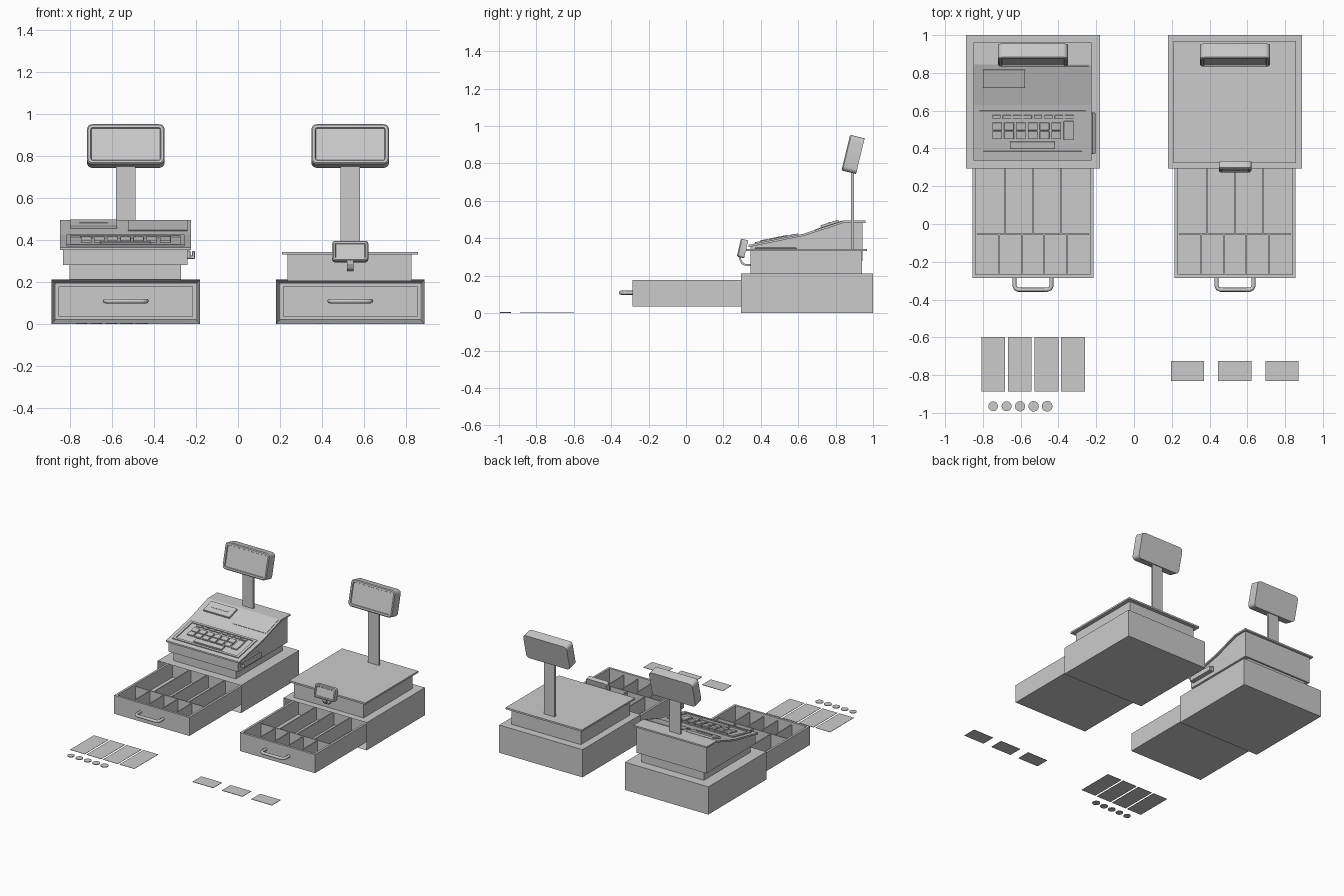
import bpy, bmesh, math
from mathutils import Matrix, Vector

if "Cube" in bpy.data.objects:
    bpy.data.objects.remove(bpy.data.objects["Cube"])


def finish(name, bm, matrix=None):
    bmesh.ops.recalc_face_normals(bm, faces=bm.faces)
    me = bpy.data.meshes.new(name)
    bm.to_mesh(me)
    bm.free()
    ob = bpy.data.objects.new(name, me)
    bpy.context.collection.objects.link(ob)
    if matrix:
        ob.matrix_world = matrix
    return ob


def block(name, c, s, rot=0, bevel=0):
    """Box from centre and size, optionally tilted about x."""
    bm = bmesh.new()
    bmesh.ops.create_cube(bm, size=1, matrix=Matrix.Diagonal((*s, 1)))
    if bevel:
        bmesh.ops.bevel(bm, geom=bm.edges[:], offset=bevel, segments=2, profile=0.5, affect='EDGES')
    return finish(name, bm, Matrix.Translation(c) @ Matrix.Rotation(rot, 4, 'X'))


def box(name, x0, x1, y0, y1, z0, z1, bevel=0):
    return block(name, ((x0 + x1) / 2, (y0 + y1) / 2, (z0 + z1) / 2),
                 (x1 - x0, y1 - y0, z1 - z0), 0, bevel)


def side_prism(name, pts, x0, x1):
    """Extrude a (y, z) profile along x."""
    bm = bmesh.new()
    f = bm.faces.new([bm.verts.new((x0, y, z)) for y, z in pts])
    g = bmesh.ops.extrude_face_region(bm, geom=[f])['geom']
    bmesh.ops.translate(bm, vec=(x1 - x0, 0, 0), verts=[v for v in g if isinstance(v, bmesh.types.BMVert)])
    return finish(name, bm)


def rounded_display(name, c, w, h, d, r, rot, border, depth):
    """Rounded slab facing -y with a recessed screen."""
    bm = bmesh.new()
    vs = []
    for k, (sx, sz) in enumerate(((1, 1), (-1, 1), (-1, -1), (1, -1))):
        for i in range(6):
            a = math.pi / 2 * (k + i / 5)
            vs.append(bm.verts.new((sx * (w / 2 - r) + r * math.cos(a), d / 2,
                                    sz * (h / 2 - r) + r * math.sin(a))))
    back = bm.faces.new(vs)
    ext = bmesh.ops.extrude_face_region(bm, geom=[back], use_keep_orig=True)['geom']
    front = [f for f in ext if isinstance(f, bmesh.types.BMFace)][0]
    bmesh.ops.translate(bm, vec=(0, -d, 0), verts=front.verts[:])
    # small rim chamfer, flat border, then screen recess
    for inset, push in ((0.006, -0.006), (border, 0), (0.003, depth)):
        bmesh.ops.inset_region(bm, faces=[front], thickness=inset, use_even_offset=True)
        bmesh.ops.translate(bm, vec=(0, push, 0), verts=front.verts[:])
    ob = finish(name, bm, Matrix.Translation(c) @ Matrix.Rotation(rot, 4, 'X'))
    bpy.ops.object.select_all(action='DESELECT')
    ob.select_set(True)
    bpy.context.view_layer.objects.active = ob
    bpy.ops.object.shade_smooth_by_angle(angle=math.radians(30))
    return ob


def open_box(name, x0, x1, y0, y1, z0, z1, t, floor):
    """Tray with four walls and a floor, open at the top."""
    bm = bmesh.new()
    m = Matrix.Translation(((x0 + x1) / 2, (y0 + y1) / 2, (z0 + z1) / 2))
    bmesh.ops.create_cube(bm, size=1, matrix=m @ Matrix.Diagonal((x1 - x0, y1 - y0, z1 - z0, 1)))
    top = max(bm.faces, key=lambda f: f.calc_center_median().z)
    bmesh.ops.inset_region(bm, faces=[top], thickness=t)
    g = bmesh.ops.extrude_face_region(bm, geom=[top])['geom']
    bmesh.ops.translate(bm, vec=(0, 0, floor - z1), verts=[v for v in g if isinstance(v, bmesh.types.BMVert)])
    if top.is_valid:
        bm.faces.remove(top)
    return finish(name, bm)


# Parts shared by both registers: drawer housing, drawer, handle, pole, display
for tag, cx in (("left", -0.535), ("right", 0.535)):
    # drawer housing, open at the front
    bm = bmesh.new()
    m = Matrix.Translation((cx, 0.6465, 0.1065))
    bmesh.ops.create_cube(bm, size=1, matrix=m @ Matrix.Diagonal((0.71, 0.707, 0.213, 1)))
    face = min(bm.faces, key=lambda f: f.calc_center_median().y)
    bmesh.ops.inset_region(bm, faces=[face], thickness=0.03)
    bmesh.ops.translate(bm, vec=(0, 0.5, 0), verts=face.verts[:])
    finish(tag + "_drawer_housing", bm)

    # cash drawer with bins
    open_box(tag + "_cash_drawer", cx - 0.32, cx + 0.32, -0.285, 0.42, 0.036, 0.178, 0.024, 0.06)
    box(tag + "_row_divider", cx - 0.297, cx + 0.297, -0.058, -0.05, 0.058, 0.165)
    for n, y0, y1 in ((5, -0.262, -0.057), (4, -0.051, 0.397)):
        for i in range(1, n):
            x = cx - 0.297 + 0.594 * i / n
            box(f"{tag}_bin_divider_{n}_{i}", x - 0.004, x + 0.004, y0, y1, 0.058, 0.162)

    # drawer handle
    cu = bpy.data.curves.new(tag + "_drawer_handle", 'CURVE')
    cu.dimensions = '3D'
    cu.bevel_depth = 0.011
    cu.bevel_resolution = 2
    half = [(0.098, -0.28), (0.098, -0.328), (0.091, -0.342), (0.078, -0.348)]
    path = half + [(-x, y) for x, y in reversed(half)]
    sp = cu.splines.new('POLY')
    sp.points.add(len(path) - 1)
    for p, (x, y) in zip(sp.points, path):
        p.co = (cx + x, y, 0.109, 1)
    ob = bpy.data.objects.new(tag + "_drawer_handle", cu)
    bpy.context.collection.objects.link(ob)

    # pole and customer display
    box(tag + "_display_pole", cx - 0.046, cx + 0.046, 0.883, 0.899, 0.335, 0.80)
    rounded_display(tag + "_display", (cx, 0.896, 0.848), 0.37, 0.196, 0.074, 0.026,
                    math.radians(-13.6), 0.012, 0.008)

# Left register: body and sloped lid
L = -0.537
box("left_lower_body", L - 0.266, L + 0.266, 0.36, 0.93, 0.205, 0.285)
side_prism("left_upper_body", [(0.345, 0.28), (0.345, 0.357), (0.63, 0.416), (0.845, 0.486),
                               (0.943, 0.486), (0.943, 0.28)], L - 0.297, L + 0.297)
lid = [(0.335, 0.365), (0.63, 0.425), (0.845, 0.495), (0.96, 0.495)]
side_prism("left_lid", lid + [(y, z - 0.012) for y, z in reversed(lid)], L - 0.312, L + 0.312)


def on_slope(name, seg, x, y, w, d, h, lift=0, bevel=0):
    """Place a block on one sloped lid section; y is the top-view centre."""
    (ya, za), (yb, zb) = lid[seg], lid[seg + 1]
    a = math.atan2(zb - za, yb - ya)
    p = Vector((x, y, za + (y - ya) * math.tan(a)))
    p += Vector((0, -math.sin(a), math.cos(a))) * (lift + h / 2 - 0.002)
    return block(name, p, (w, d / math.cos(a), h), a, bevel)


# keyboard frame and keys
for s in (-1, 1):
    on_slope(f"keyboard_frame_side_{s}", 0, L + s * 0.271, 0.485, 0.02, 0.23, 0.009)
    on_slope(f"keyboard_frame_end_{s}", 0, L, 0.485 + s * 0.107, 0.522, 0.016, 0.009)
for i in range(8):
    on_slope(f"function_key_{i}", 0, -0.728 + i * 0.055, 0.568, 0.044, 0.017, 0.011, 0, 0.002)
for i in range(6):
    for j, y in enumerate((0.518, 0.471)):
        on_slope(f"key_{i}_{j}", 0, -0.724 + i * 0.0625, y, 0.051, 0.041, 0.013, 0, 0.003)
on_slope("enter_key", 0, -0.346, 0.495, 0.052, 0.1, 0.013, 0, 0.003)
on_slope("space_key", 0, -0.537, 0.418, 0.24, 0.04, 0.013, 0, 0.003)

# receipt printer and operator panel
on_slope("receipt_printer", 1, -0.688, 0.771, 0.222, 0.096, 0.016, 0, 0.003)
on_slope("receipt_slot", 1, -0.688, 0.769, 0.136, 0.012, 0.005, 0.013)
on_slope("operator_panel", 1, -0.383, 0.762, 0.284, 0.148, 0.005)

# swipe reader on the right side
box("swipe_reader_base", -0.242, -0.227, 0.37, 0.59, 0.31, 0.35, 0.004)
box("swipe_reader_rail", -0.23, -0.205, 0.37, 0.59, 0.31, 0.326, 0.004)
box("swipe_reader_outer", -0.219, -0.205, 0.37, 0.59, 0.314, 0.347, 0.004)

# Right register: body, top plate, scanner on a curved bracket
box("right_body", 0.237, 0.828, 0.345, 0.94, 0.205, 0.335)
box("right_top_plate", 0.209, 0.857, 0.322, 0.968, 0.331, 0.344)
rounded_display("scanner", (0.535, 0.305, 0.345), 0.172, 0.098, 0.034, 0.015,
                math.radians(-13), 0.008, 0.005)
side_prism("scanner_bracket", [(0.283, 0.31), (0.285, 0.285), (0.295, 0.265), (0.312, 0.254), (0.35, 0.252),
                               (0.35, 0.262), (0.315, 0.264), (0.303, 0.272), (0.295, 0.288), (0.293, 0.31)],
           0.519, 0.551)

# Banknotes, coins and payment cards
for i in range(4):
    x = -0.745 + i * 0.1405
    box(f"banknote_{i}", x - 0.063, x + 0.063, -0.888, -0.598, 0, 0.002)
for i in range(5):
    bm = bmesh.new()
    r = 0.0255 + i * 0.0007
    bmesh.ops.create_cone(bm, cap_ends=True, segments=24, radius1=r, radius2=r, depth=0.005)
    finish(f"coin_{i}", bm, Matrix.Translation((-0.746 + i * 0.0715, -0.965, 0.0025)))
for i in range(3):
    x = 0.283 + i * 0.25
    box(f"payment_card_{i}", x - 0.088, x + 0.088, -0.832, -0.725, 0, 0.003)
